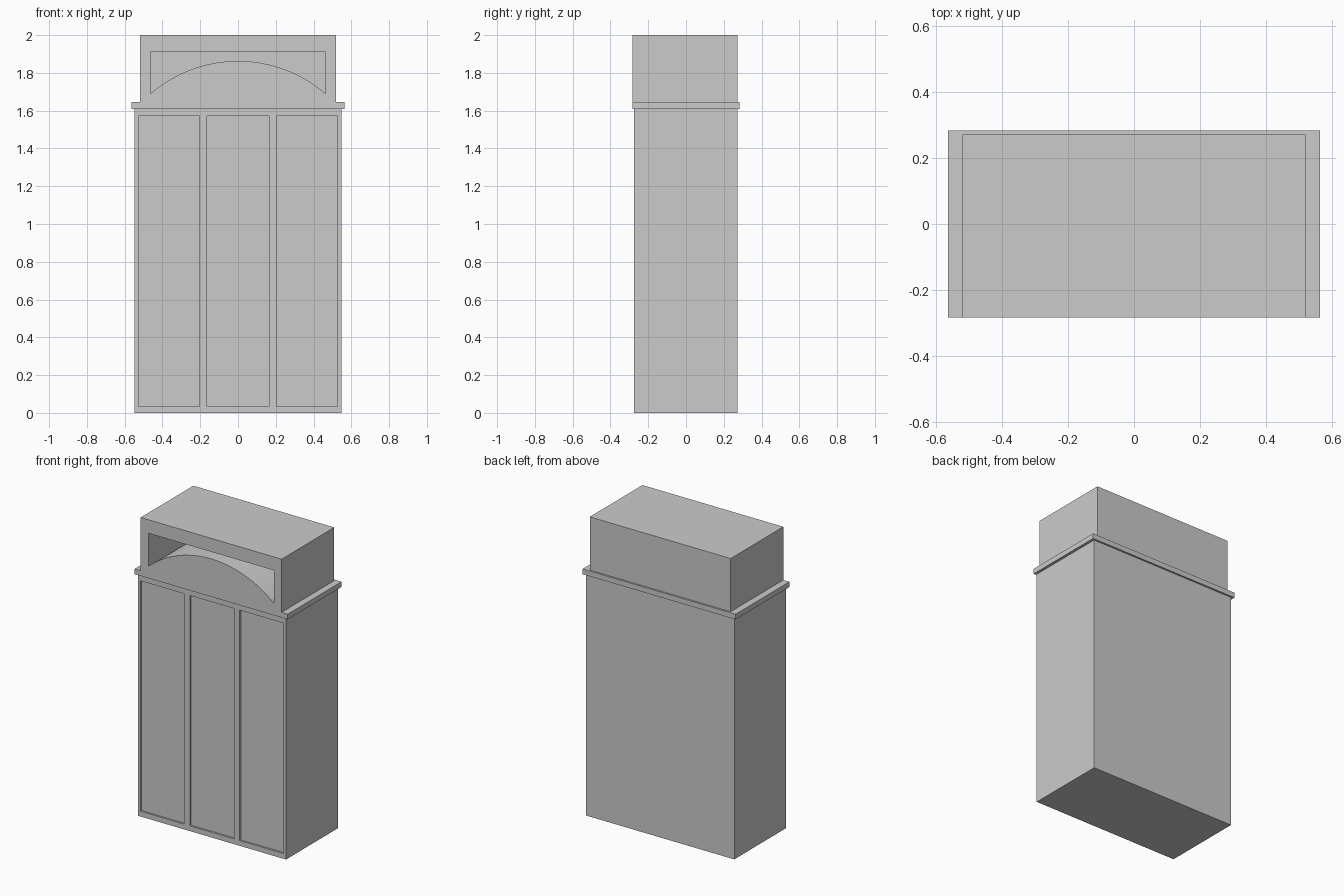
import bpy, bmesh, math

if "Cube" in bpy.data.objects:
    bpy.data.objects.remove(bpy.data.objects["Cube"])


def prism(name, profile, y0, y1):
    """Extrude an (x, z) profile from y0 to y1."""
    bm = bmesh.new()
    face = bm.faces.new([bm.verts.new((x, y0, z)) for x, z in profile])
    new = bmesh.ops.extrude_face_region(bm, geom=[face])["geom"]
    bmesh.ops.translate(bm, vec=(0, y1 - y0, 0),
                        verts=[v for v in new if isinstance(v, bmesh.types.BMVert)])
    bmesh.ops.recalc_face_normals(bm, faces=bm.faces)
    mesh = bpy.data.meshes.new(name)
    bm.to_mesh(mesh)
    bm.free()
    ob = bpy.data.objects.new(name, mesh)
    bpy.context.collection.objects.link(ob)
    return ob


def box(name, x0, x1, y0, y1, z0, z1):
    return prism(name, [(x0, z0), (x1, z0), (x1, z1), (x0, z1)], y0, y1)


def cut(target, cutter):
    mod = target.modifiers.new("cut", "BOOLEAN")
    mod.operation = "DIFFERENCE"
    mod.solver = "EXACT"
    mod.object = cutter
    bpy.context.view_layer.objects.active = target
    bpy.ops.object.modifier_apply(modifier=mod.name)
    bpy.data.objects.remove(cutter)


# Main body with three shallow recessed front panels
body = box("cabinet_body", -0.547, 0.547, -0.275, 0.272, 0, 1.61)
for i, (x0, x1) in enumerate([(-0.527, -0.205), (-0.163, 0.163), (0.205, 0.527)]):
    cut(body, box(f"panel_cutter_{i}", x0, x1, -0.4, -0.263, 0.035, 1.572))

# Thin ledge between body and upper box
box("ledge", -0.565, 0.565, -0.283, 0.284, 1.61, 1.645)

# Upper box with a deep opening over an arched floor
top = box("upper_box", -0.52, 0.52, -0.283, 0.272, 1.645, 2.0)
half, low, rise = 0.463, 1.69, 0.173
radius = (half ** 2 + rise ** 2) / (2 * rise)
span = math.asin(half / radius)
arch = []
for i in range(25):
    a = -span + 2 * span * i / 24
    arch.append((radius * math.sin(a), low + rise - radius * (1 - math.cos(a))))
cut(top, prism("opening_cutter", arch + [(half, 1.91), (-half, 1.91)], -0.4, 0.22))

# Smooth the arched floor only, keeping hard edges
bpy.ops.object.select_all(action="DESELECT")
top.select_set(True)
bpy.context.view_layer.objects.active = top
bpy.ops.object.shade_smooth_by_angle(angle=math.radians(30))
